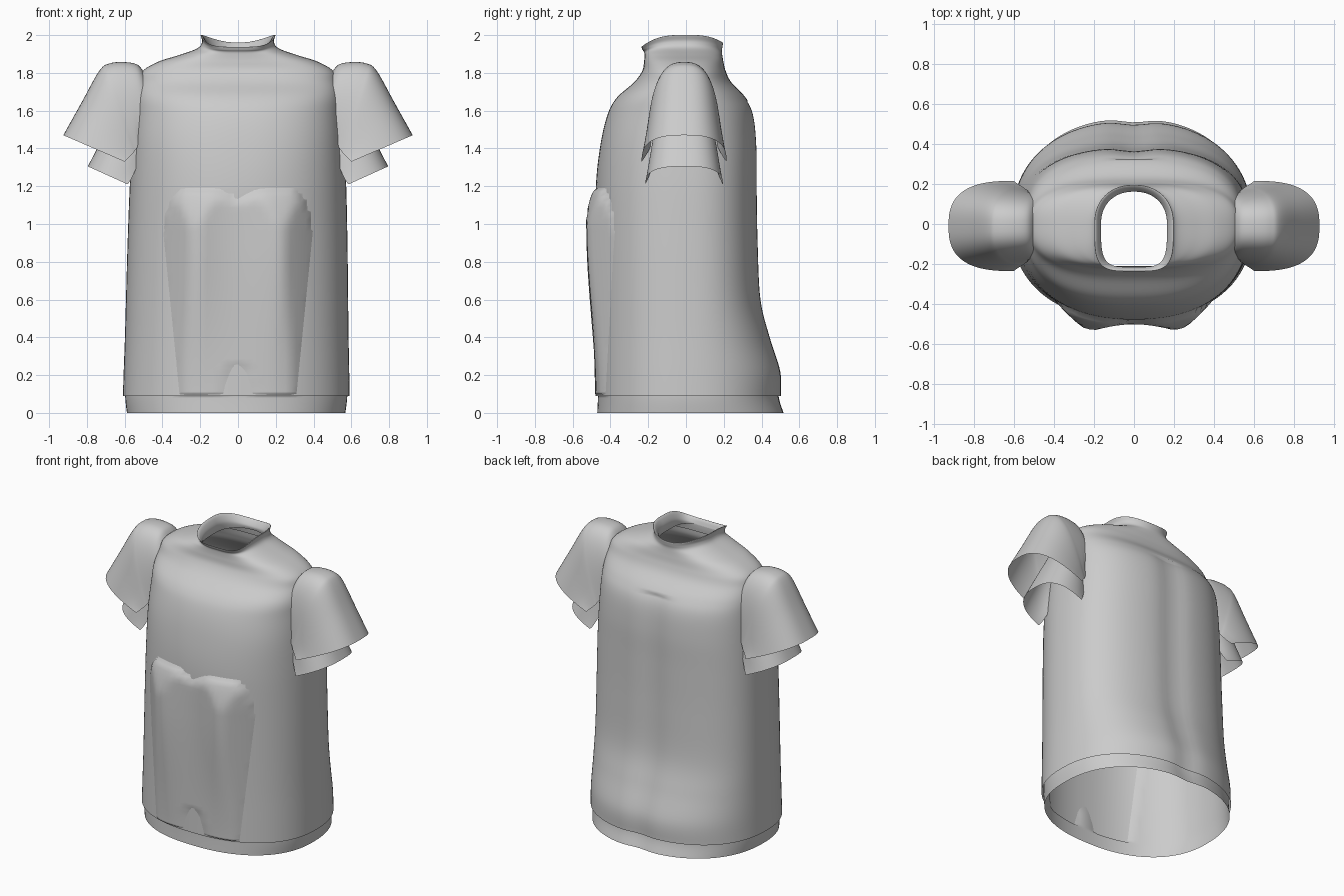
import bpy
from math import sin, cos, pi, sqrt, exp

cube = bpy.data.objects.get("Cube")
if cube:
    bpy.data.objects.remove(cube, do_unlink=True)

cloth = bpy.data.materials.new("grey cloth")
cloth.use_nodes = True
GREY = (0.6, 0.6, 0.6, 1)
cloth.diffuse_color = GREY
cloth.node_tree.nodes["Principled BSDF"].inputs["Base Color"].default_value = GREY


def power(v, p):
    return (abs(v) ** p) * (1 if v >= 0 else -1)


def smooth_rows(keys, steps):
    """Spline through key rows."""
    rows = []
    for i in range(len(keys) - 1):
        a, b = keys[max(i - 1, 0)], keys[i]
        c, d = keys[i + 1], keys[min(i + 2, len(keys) - 1)]
        for s in range(steps):
            t = s / steps
            rows.append([q + t / 2 * (r - p + t * (2 * p - 5 * q + 4 * r - e + t * (3 * (q - r) + e - p)))
                         for p, q, r, e in zip(a, b, c, d)])
    rows.append(list(keys[-1]))
    return rows


def loft(name, rings, closed):
    n = len(rings[0])
    verts = [p for ring in rings for p in ring]
    faces = []
    for r in range(len(rings) - 1):
        for k in range(n if closed else n - 1):
            j = (k + 1) % n
            faces.append((r * n + k, r * n + j, (r + 1) * n + j, (r + 1) * n + k))
    mesh = bpy.data.meshes.new(name)
    mesh.from_pydata(verts, [], faces)
    mesh.materials.append(cloth)
    mesh.shade_smooth()
    obj = bpy.data.objects.new(name, mesh)
    bpy.context.collection.objects.link(obj)
    return obj


# Torso sections: height, half width, front y, back y, front and back squareness, rim dip
torso = [
    (0.00, 0.59, -0.482, 0.537, 2.3, 2.3, 0),
    (0.09, 0.60, -0.478, 0.51, 2.3, 2.3, 0),
    (0.22, 0.597, -0.477, 0.507, 2.3, 2.3, 0),
    (0.40, 0.592, -0.476, 0.45, 2.3, 2.4, 0),
    (0.60, 0.588, -0.476, 0.40, 2.3, 2.5, 0),
    (0.90, 0.582, -0.477, 0.385, 2.3, 2.5, 0),
    (1.20, 0.573, -0.477, 0.38, 2.3, 2.5, 0),
    (1.42, 0.56, -0.453, 0.378, 2.4, 2.5, 0),
    (1.58, 0.55, -0.415, 0.36, 2.4, 2.5, 0),
    (1.67, 0.545, -0.365, 0.315, 2.5, 2.5, 0),
    (1.75, 0.53, -0.275, 0.24, 2.6, 2.6, 0),
    (1.81, 0.505, -0.232, 0.21, 2.8, 2.6, 0),
    (1.86, 0.42, -0.222, 0.198, 2.8, 2.5, 0),
    (1.895, 0.31, -0.22, 0.192, 2.8, 2.3, 0),
    (1.93, 0.215, -0.222, 0.19, 3.2, 2.2, 0.3),
    (1.965, 0.19, -0.23, 0.193, 3.8, 2.2, 0.7),
    (2.00, 0.198, -0.236, 0.195, 4.2, 2.2, 1),
    (1.99, 0.182, -0.225, 0.18, 4.2, 2.2, 1),
    (1.95, 0.165, -0.216, 0.162, 4.2, 2.2, 0.7),
    (1.90, 0.168, -0.214, 0.165, 4.2, 2.2, 0),
]


def ring_points(row, inset=0, count=112):
    z, half, front, back, nf, nb, dip = row
    pts = []
    for k in range(count):
        a = 2 * pi * k / count
        c, s = cos(a), sin(a)
        n = nf if s < 0 else nb
        x = (half - inset) * power(c, 2 / n) - 0.01 * max(0, 1 - z / 1.2)
        depth = (-front if s < 0 else back) - inset
        y = depth * power(s, 2 / n)
        if s > 0 and z < 1.65:      # spine hollow
            y -= 0.018 * exp(-(x / 0.09) ** 2)
        drop = (0.062 if s < 0 else 0.04) * dip * abs(power(s, 2 / n)) ** 3
        pts.append((x, y, z - drop))
    return pts


def bulge(x, z):
    """How far the undershirt's chest panel pushes through the outer cloth."""
    ax = abs(x)
    top = 1.2 - 0.07 * max(0, 1 - ax / 0.17) ** 1.5 - 0.2 * max(0, (ax - 0.25) / 0.15) ** 3
    if z >= top:
        return -0.012
    h = min(1, z)
    cap = (0.013 + 0.058 * h * h * (3 - 2 * h)) * (0.3 + 0.7 * min(1, (ax / 0.2) ** 2))
    side = 0.5 * (0.30 + 0.1 * h - ax)
    upper = 0.075 * sqrt((top - z) / 0.2) - 0.004
    d = min(cap, side, upper)
    if z < 0.26:                    # notch above the hem
        d = min(d, 0.3 * (ax - 0.1 * sqrt(1 - z / 0.26)))
    return max(-0.012, d)


# Outer shirt with rolled collar
loft("shirt_body", [ring_points(r) for r in smooth_rows(torso[1:], 6)], True)

# Undershirt, inset a little, with its chest panel pushed forward
inner = []
for row in smooth_rows(torso[:13], 10):
    ring = []
    for (x, y, z), (ox, oy, oz) in zip(ring_points(row, 0.012), ring_points(row)):
        if y < -0.15 and 0.09 < z < 1.25:
            d = bulge(ox, z)
            if d > -0.012:
                x, y = ox, oy - d
        ring.append((x, y, z))
    inner.append(ring)
loft("undershirt_body", inner, True)

# Sleeve stations: crown x and z, underarm x and z, half depth
outer_sleeve = [
    (0.49, 1.79, 0.49, 1.45, 0.165), (0.53, 1.842, 0.52, 1.43, 0.17),
    (0.60, 1.857, 0.53, 1.41, 0.178), (0.68, 1.85, 0.545, 1.39, 0.187),
    (0.735, 1.81, 0.555, 1.375, 0.195), (0.83, 1.64, 0.58, 1.35, 0.21),
    (0.925, 1.47, 0.60, 1.33, 0.225),
]
inner_sleeve = [
    (0.49, 1.74, 0.48, 1.42, 0.14), (0.58, 1.70, 0.52, 1.34, 0.16),
    (0.65, 1.58, 0.55, 1.27, 0.18), (0.73, 1.43, 0.57, 1.23, 0.195),
    (0.795, 1.305, 0.585, 1.21, 0.205),
]


def sleeve(name, keys, side):
    rings = []
    for tx, tz, bx, bz, depth in smooth_rows(keys, 6):
        ring = []
        for k in range(41):
            a = pi * k / 40
            u, v = power(sin(a), 2 / 2.7), power(cos(a), 2 / 2.7)
            ring.append((side * (bx + (tx - bx) * u), -0.01 + side * depth * v, bz + (tz - bz) * u))
        rings.append(ring)
    loft(name, rings, False)


for label, side in (("left", 1), ("right", -1)):
    sleeve(label + "_sleeve", outer_sleeve, side)
    sleeve(label + "_undersleeve", inner_sleeve, side)
